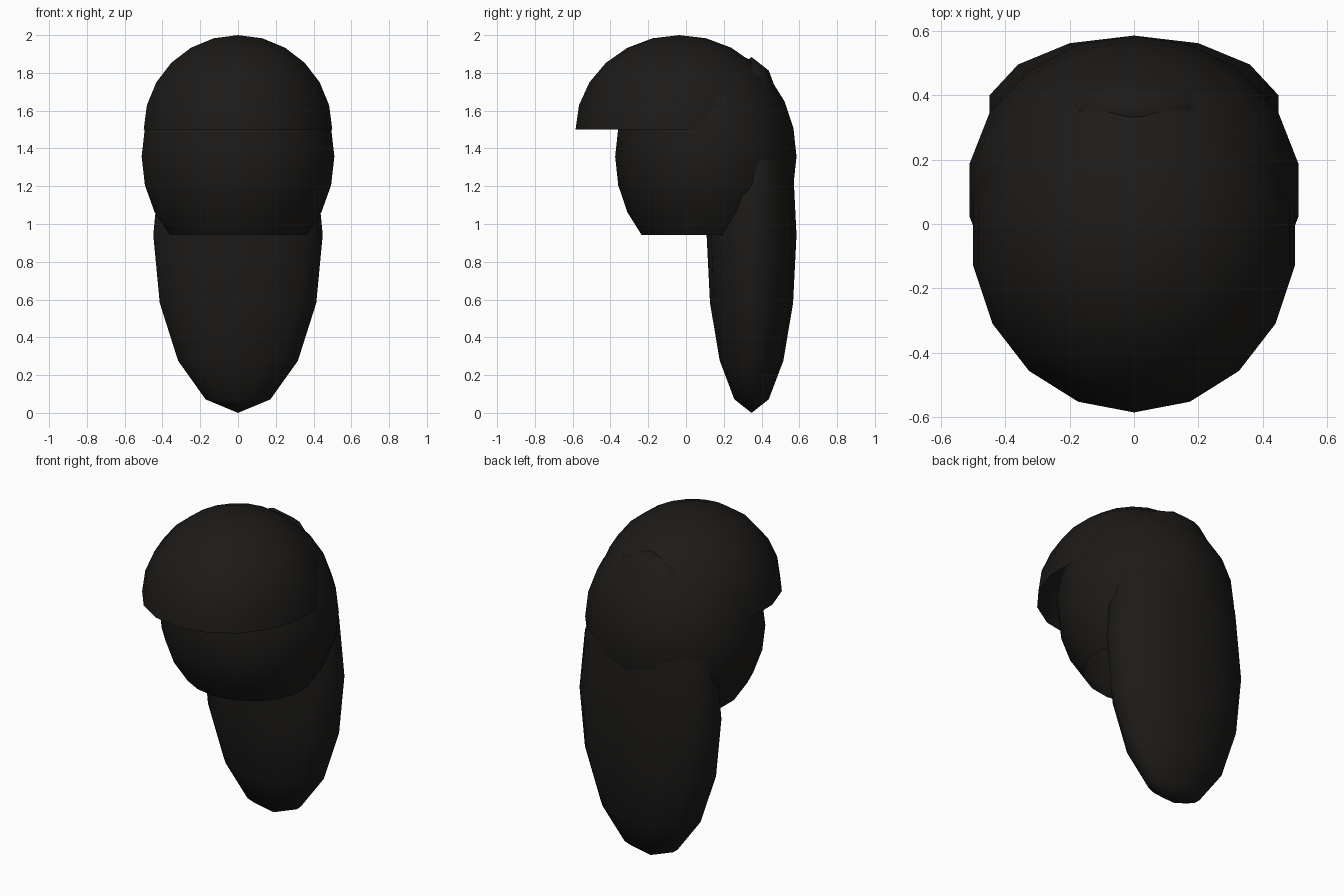
import bpy, bmesh
from mathutils import Matrix, Vector

if "Cube" in bpy.data.objects:
    bpy.data.objects.remove(bpy.data.objects["Cube"])

hair_mat = bpy.data.materials.new("dark_hair")
hair_mat.diffuse_color = (0.012, 0.011, 0.010, 1)
hair_mat.use_nodes = True
hair_mat.node_tree.nodes["Principled BSDF"].inputs["Base Color"].default_value = hair_mat.diffuse_color


def ellipsoid(name, segments, rings, centre, radii, cut=None):
    """Smooth UV ellipsoid; everything below the unit height `cut` is removed."""
    bm = bmesh.new()
    bmesh.ops.create_uvsphere(bm, u_segments=segments, v_segments=rings, radius=1)
    if cut is not None:
        low = [v for v in bm.verts if v.co.z < cut - 0.01]
        bmesh.ops.delete(bm, geom=low, context='VERTS')
    # Put a column of vertices on the +y axis
    if not any(abs(v.co.x) < 1e-4 and v.co.y > 0.5 for v in bm.verts):
        bm.transform(Matrix.Rotation(1.5707963, 4, 'Z'))
    bm.transform(Matrix.Translation(Vector(centre)) @ Matrix.Diagonal((*radii, 1)))
    for f in bm.faces:
        f.smooth = True
    mesh = bpy.data.meshes.new(name)
    bm.to_mesh(mesh)
    bm.free()
    mesh.materials.append(hair_mat)
    obj = bpy.data.objects.new(name, mesh)
    bpy.context.collection.objects.link(obj)
    return obj


# Main hair shell around the head, open at the bottom
ellipsoid("hair_shell", 18, 12, (0, 0.105, 1.357), (0.518, 0.48, 0.588), cut=-0.7071)

# Fringe: half dome overhanging the face
ellipsoid("fringe", 18, 12, (0, -0.035, 1.5), (0.507, 0.55, 0.5), cut=0)

# Long hair hanging down the back
ellipsoid("back_hair", 14, 8, (0, 0.347, 0.942), (0.46, 0.238, 0.942))
